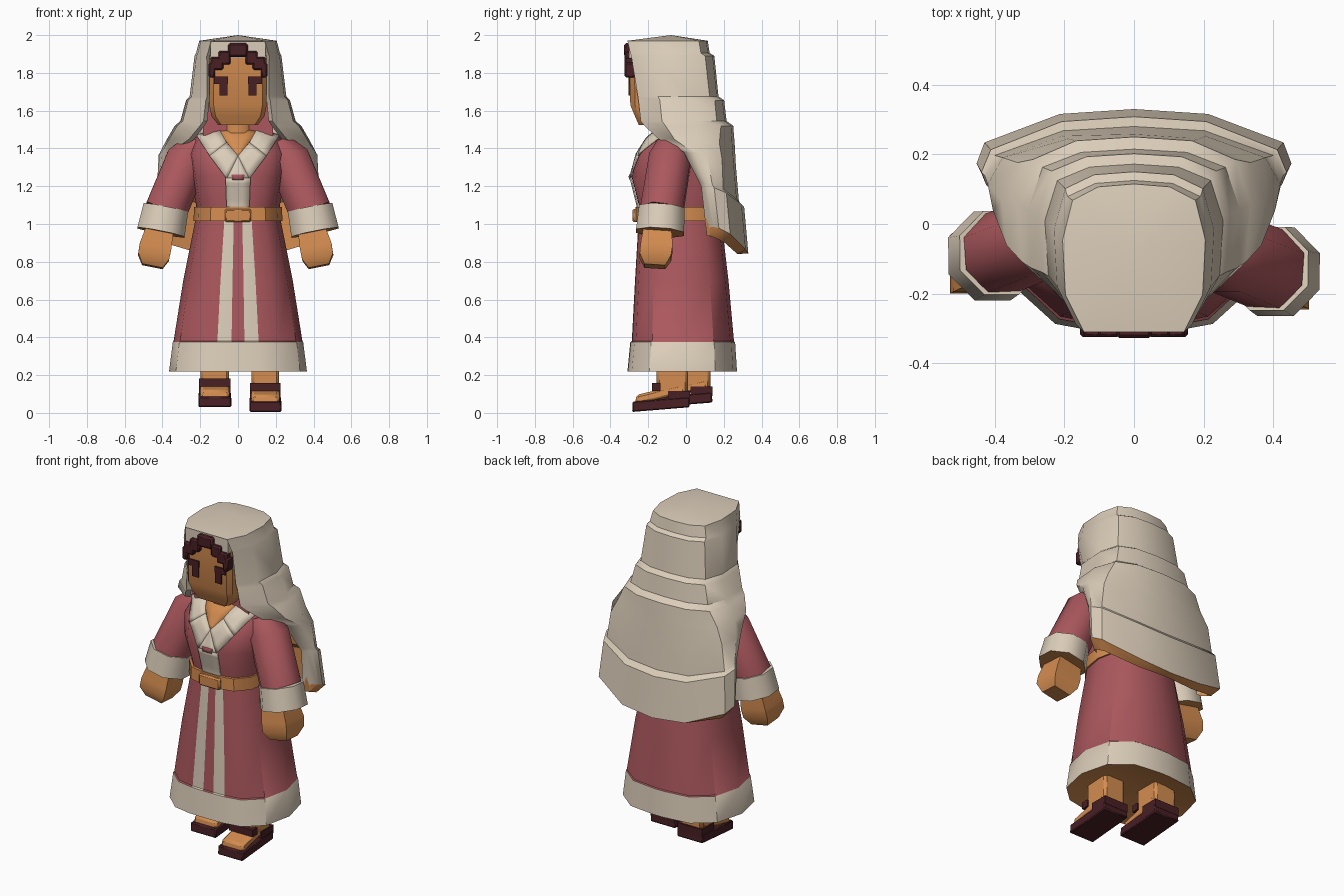
import bpy, bmesh, math
from mathutils import Vector
from mathutils.bvhtree import BVHTree

if "Cube" in bpy.data.objects:
    bpy.data.objects.remove(bpy.data.objects["Cube"], do_unlink=True)

CREAM, RED, SKIN, DARK = range(4)
MATS = []
for label, rgb in (("cream cloth", (0.71, 0.61, 0.485)), ("rose cloth", (0.405, 0.097, 0.11)),
                   ("warm skin", (0.66, 0.265, 0.08)), ("dark brown", (0.065, 0.014, 0.018))):
    m = bpy.data.materials.new(label)
    m.use_nodes = True
    m.diffuse_color = (*rgb, 1)
    m.node_tree.nodes["Principled BSDF"].inputs["Base Color"].default_value = (*rgb, 1)
    MATS.append(m)


def build(name, verts, faces, mat, angle=35):
    """Mesh object; mat is an index or a rule of face centre and normal."""
    bm = bmesh.new()
    vs = [bm.verts.new(v) for v in verts]
    for f in faces:
        bm.faces.new([vs[i] for i in f])
    bmesh.ops.recalc_face_normals(bm, faces=bm.faces)
    for f in bm.faces:
        f.material_index = mat(f.calc_center_median(), f.normal) if callable(mat) else mat
    me = bpy.data.meshes.new(name)
    bm.to_mesh(me)
    bm.free()
    for m in MATS:
        me.materials.append(m)
    ob = bpy.data.objects.new(name, me)
    bpy.context.collection.objects.link(ob)
    bpy.ops.object.select_all(action='DESELECT')
    ob.select_set(True)
    bpy.context.view_layer.objects.active = ob
    bpy.ops.object.shade_smooth_by_angle(angle=math.radians(angle))
    return ob


def skin_rings(name, rings, mat, angle=35):
    n = len(rings[0])
    faces = [(r * n + i, r * n + (i + 1) % n, (r + 1) * n + (i + 1) % n, (r + 1) * n + i)
             for r in range(len(rings) - 1) for i in range(n)]
    faces += [tuple(range(n)), tuple(range((len(rings) - 1) * n, len(rings) * n))]
    return build(name, [p for ring in rings for p in ring], faces, mat, angle)


def mirrored(half):
    return half + [(-x, y) for x, y in reversed(half)]


ROUND = mirrored([(.1, -1), (.32, -.99), (.62, -.92), (.9, -.6), (1, 0), (.88, .6), (.55, .93), (.09, 1)])
SQUARE = mirrored([(.85, -1), (1, -.85), (1, .85), (.85, 1)])


def body(name, levels, mat, outline=ROUND):
    """Loft of an outline; levels are z, half width, front y, back y."""
    return skin_rings(name, [[(x * w, (f + b) / 2 + y * (b - f) / 2, z) for x, y in outline]
                             for z, w, f, b in levels], mat)


def tube(name, stations, mat, sides=8):
    """Faceted tube; stations are point, radius."""
    axis = Vector(stations[-1][0]) - Vector(stations[0][0])
    u = axis.cross(Vector((0, 1, 0))).normalized()
    v = axis.cross(u).normalized()
    turn = [math.tau * (i + .5) / sides for i in range(sides)]
    return skin_rings(name, [[Vector(p) + r * (u * math.cos(a) + v * math.sin(a)) for a in turn]
                             for p, r in stations], mat, 50)


def box(name, lo, hi, mat, bevel=0.0, taper=1.0, lift=0.0):
    """Block; taper narrows the top, lift raises the back."""
    (x0, y0, z0), (x1, y1, z1) = lo, hi
    cx, cy = (x0 + x1) / 2, (y0 + y1) / 2
    rings = []
    for z, t in ((z0, 1), (z1, taper)):
        rings.append([(cx + (x - cx) * t, cy + (y - cy) * t, z + (lift if y == y1 else 0))
                      for x, y in ((x0, y0), (x1, y0), (x1, y1), (x0, y1))])
    ob = skin_rings(name, rings, mat)
    if bevel:
        b = ob.modifiers.new("soft edges", 'BEVEL')
        b.width, b.segments = bevel, 1


# Robe skirt with hollow underside, hem and front bands
def skirt_rule(c, n):
    if n.z < -.3:
        return SKIN
    band = c.y < -.2 and .01 < abs(c.x) < .08
    return CREAM if c.z < .36 or band else RED


body("robe_skirt", [(.26, .2, -.16, .12), (.22, .365, -.31, .27), (.375, .345, -.295, .26),
                    (.38, .341, -.287, .254), (.7, .29, -.27, .225), (1.04, .222, -.25, .185)], skirt_rule)

# Bodice
torso = body("bodice", [(1.03, .22, -.25, .18), (1.1, .222, -.25, .175), (1.25, .25, -.288, .17),
                        (1.37, .27, -.255, .16), (1.46, .23, -.2, .13), (1.51, .14, -.14, .08)], RED)
tree = BVHTree.FromObject(torso, bpy.context.evaluated_depsgraph_get())


def front(x, z, gap):
    hit = tree.ray_cast(Vector((x, -2, z)), Vector((0, 1, 0)))[0]
    return (x, (hit.y if hit else -.13) - gap, z)


def ribbon(name, left, right, mat, gap, steps=6):
    """Cloth strip between two edge paths, laid on the bodice."""
    verts, faces = [], []
    for k in range(len(left) - 1):
        for s in range(steps + 1):
            t = s / steps
            a, b = (Vector(e[k]).lerp(Vector(e[k + 1]), t) for e in (left, right))
            for q in range(4):
                p = a.lerp(b, q / 3)
                verts.append(front(p.x, p.y, gap))
    rows = len(verts) // 4
    for r in range(rows - 1):
        if (r + 1) % (steps + 1):
            faces += [(r * 4 + q, r * 4 + q + 1, r * 4 + q + 5, r * 4 + q + 4) for q in range(3)]
    ob = build(name, verts, faces, mat)
    sol = ob.modifiers.new("thickness", 'SOLIDIFY')
    sol.thickness, sol.offset = .008, 0


# Collar, neckline and chest placket
ribbon("neckline", [(-.11, 1.5), (-.005, 1.36)], [(.11, 1.5), (.005, 1.36)], SKIN, .004)
for side, s in (("left", 1), ("right", -1)):
    ribbon(side + "_collar", [(s * .22, 1.47), (s * .15, 1.36), (s * .06, 1.24)],
           [(s * .1, 1.5), (s * .06, 1.43), (0, 1.36)], CREAM, .008)
ribbon("placket_top", [(-.06, 1.24), (0, 1.36)], [(.06, 1.24), (0, 1.36)], CREAM, .008)
ribbon("placket", [(-.066, 1.245), (-.06, 1.07)], [(.066, 1.245), (.06, 1.07)], CREAM, .008)
ribbon("placket_notch", [(-.035, 1.262), (-.03, 1.235)], [(.035, 1.262), (.03, 1.235)], RED, .012)

# Belt
body("belt", [(1.015, .236, -.268, .198), (1.09, .232, -.266, .192)], SKIN)
box("buckle", (-.07, -.284, 1.01), (.07, -.25, 1.08), SKIN, .008)

# Sleeves, cuffs, hands, feet
for side, s in (("left", 1), ("right", -1)):
    dy = -.02 if s > 0 else .025

    def at(x, y, z):
        return (s * x, y + dy, z)

    tube(side + "_sleeve", [(at(.2, -.05, 1.42), .09), (at(.27, -.065, 1.34), .12),
                            (at(.385, -.11, 1.06), .122)], RED)
    tube(side + "_cuff", [(at(.382, -.108, 1.085), .13), (at(.408, -.117, .955), .138)],
         lambda c, n: SKIN if n.z < -.8 else CREAM)
    out = 0 if s > 0 else .025
    tube(side + "_hand", [(at(.385 + out, -.13, .99), .1), (at(.412 + out, -.135, .88), .12),
                          (at(.422 + out, -.142, .825), .118), (at(.428 + out, -.145, .775), .078)], SKIN, 4)

    x0, x1 = (.06, .23) if s > 0 else (-.21, -.035)
    y0, z0 = (-.285, .005) if s > 0 else (-.165, .03)
    box(side + "_sole", (x0, y0, z0), (x1, y0 + .305, z0 + .055), DARK, .006, .98, .025)
    box(side + "_foot", (x0 + .008, y0 + .015, z0 + .04), (x1 - .008, y0 + .28, z0 + .09), SKIN, .012, .94, .06)
    box(side + "_ankle", (x0 + .012, y0 + .13, z0 + .09), (x1 - .012, y0 + .295, .3), SKIN, .015)
    box(side + "_heel", (x0 + .004, y0 + .19, z0 + .06), (x1 - .004, y0 + .305, z0 + .11), DARK)
    box(side + "_strap", (x0 + .004, y0 + .105, z0 + .11), (x1 - .004, y0 + .15, z0 + .152), DARK)

# Neck, head and face
tube("neck", [((0, -.09, 1.4), .1), ((0, -.1, 1.58), .09)], SKIN)
body("head", [(1.525, .105, -.25, .0), (1.57, .14, -.27, .03), (1.63, .152, -.295, .04),
              (1.88, .152, -.298, .03)], SKIN, SQUARE)
box("hood_lining", (-.185, -.16, 1.46), (.185, .0, 1.86), RED)
box("hood_brow", (-.145, -.302, 1.88), (.145, -.2, 1.965), CREAM)
box("fringe_middle", (-.052, -.328, 1.885), (.052, -.26, 1.957), DARK, .01)
for side, s in (("left", 1), ("right", -1)):
    for part, x, z, w, h in (("fringe_inner", .072, 1.88, .032, .036), ("fringe_outer", .112, 1.85, .034, .034),
                             ("fringe_tip", .138, 1.815, .017, .04)):
        box(f"{side}_{part}", (s * x - w, -.325, z - h), (s * x + w, -.26, z + h), DARK, .008)
    box(side + "_eyebrow", (s * .09 - .036, -.305, 1.742), (s * .09 + .036, -.296, 1.78), DARK)
    box(side + "_eye", (s * .077 - .021, -.305, 1.68), (s * .077 + .021, -.296, 1.745), DARK)

# Long tiered veil: z, back sag, half width, front width share, front y, back y, thickness
TIERS = [(1.97, 0, .205, .7, -.31, .115, .03), (1.905, 0, .222, .72, -.295, .125, .03),
         (1.89, 0, .23, .72, -.29, .15, .03), (1.675, 0, .256, .64, -.255, .172, .03),
         (1.655, 0, .275, .62, -.252, .202, .03), (1.545, 0, .305, .6, -.24, .215, .03),
         (1.52, 0, .335, .6, -.22, .25, .03), (1.45, .03, .38, .68, -.145, .258, .03),
         (1.38, .07, .42, .85, -.01, .264, .03), (1.22, .1, .428, .92, .08, .28, .03),
         (1.2, .11, .438, .92, .09, .308, .03), (.985, .14, .452, .9, .13, .33, .05)]
# Plan shape of half a tier, at the hood and at the hem
HOOD = [(0, 0), (.96, .25), (1, .62), (.86, .89), (.5, .98)]
HEM = [(0, 0), (.97, .08), (1, .22), (.95, .52), (.47, .93)]
outer, inner = [], []
for z, sag, w, e, f, b, t in TIERS:
    mix = min(1, max(0, (1.55 - z) / .4))
    half = []
    for p, q in zip(HOOD, HEM):
        fx, fy = Vector(p).lerp(Vector(q), mix)
        half.append(Vector(((fx or e) * w, f + fy * (b - f), z - sag * fy * fy)))
    row = half + [Vector((0, b, z - sag))] + [Vector((-p.x, p.y, p.z)) for p in reversed(half)]
    outer += row
    # the lining hangs slightly below the outer edge along the sides of the hem
    dip = .05 if z < 1 else 0
    inner += [p + (Vector((0, -.05, p.z)) - p).normalized() * t - Vector((0, 0, dip * abs(p.x) / w)) for p in row]
n, rows = 11, len(TIERS)
N = n * rows
faces = []
for r in range(rows - 1):
    for o in (0, N):
        faces += [(o + r * n + j, o + r * n + j + 1, o + (r + 1) * n + j + 1, o + (r + 1) * n + j)
                  for j in range(n - 1)]
    for j in (0, n - 1):
        a = r * n + j
        faces.append((a, a + n, a + n + N, a + N))
last = N - n
hem = [(last + j, last + j + 1, N + last + j + 1, N + last + j) for j in range(n - 1)]
crown = [(j, (j + 1) % n, 2 * N) for j in range(n)]
under = [(N + j, N + (j + 1) % n, 2 * N + 1) for j in range(n)]
join = [(0, n - 1, N + n - 1, N)]
veil = build("veil", outer + inner + [Vector((0, -.08, 2)), Vector((0, -.08, 1.95))],
             faces + hem + crown + under + join, CREAM)
for poly in veil.data.polygons:
    ids = list(poly.vertices)
    lining = all(N <= i < 2 * N for i in ids) and poly.center.z < 1.45
    if lining or (all(i % N >= last for i in ids) and len(ids) == 4):
        poly.material_index = SKIN
